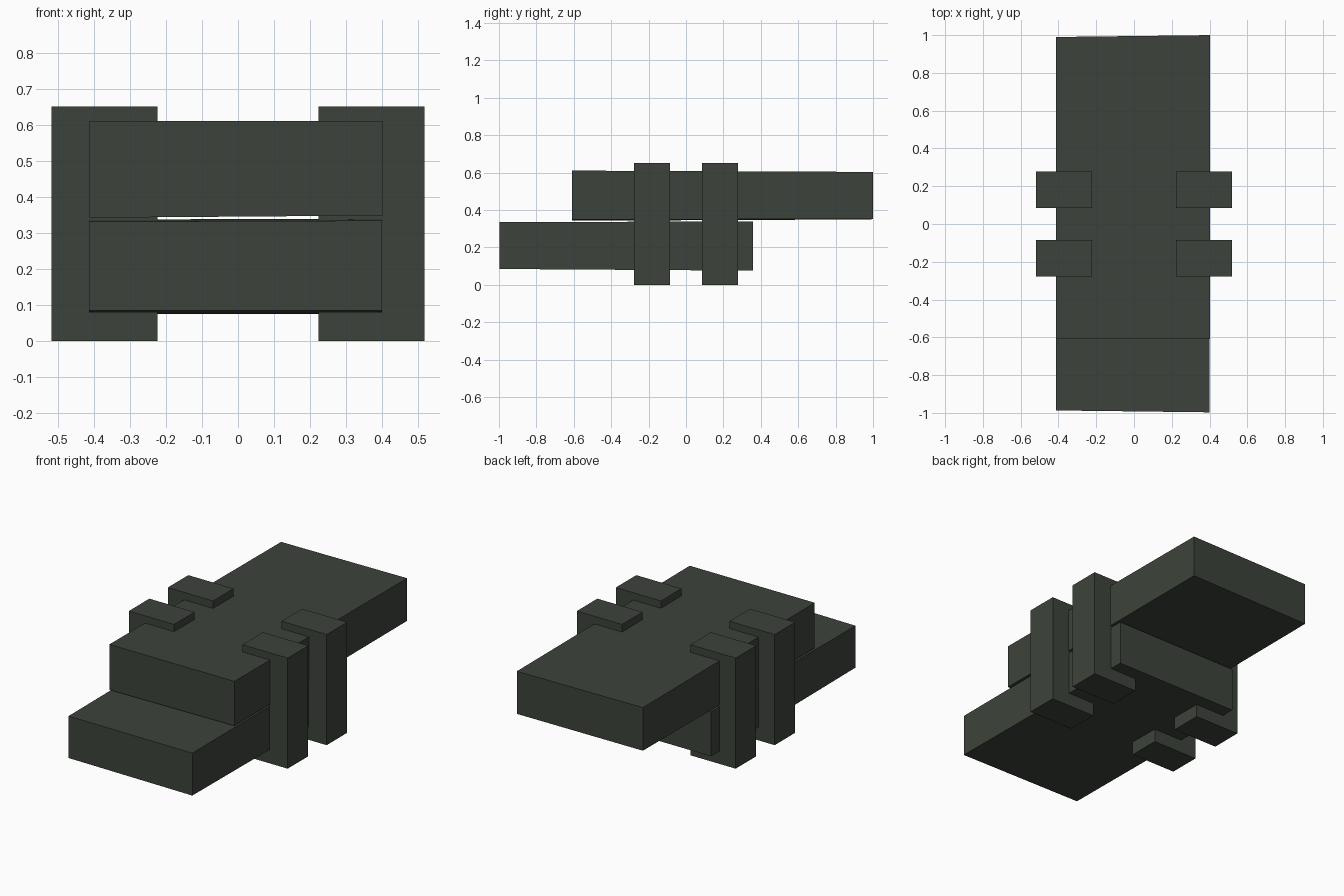
import bpy

if "Cube" in bpy.data.objects:
    bpy.data.objects.remove(bpy.data.objects["Cube"])

mat = bpy.data.materials.new("dark_green_grey")
mat.diffuse_color = (0.046, 0.056, 0.043, 1.0)
mat.use_nodes = True
mat.node_tree.nodes["Principled BSDF"].inputs["Base Color"].default_value = mat.diffuse_color


def hexahedron(name, bottom, top):
    """Closed six-sided block from four bottom and four top corners."""
    mesh = bpy.data.meshes.new(name)
    sides = [(i, (i + 1) % 4, (i + 1) % 4 + 4, i + 4) for i in range(4)]
    mesh.from_pydata(bottom + top, [], [(3, 2, 1, 0), (4, 5, 6, 7)] + sides)
    mesh.materials.append(mat)
    obj = bpy.data.objects.new(name, mesh)
    bpy.context.collection.objects.link(obj)
    return obj


def plank(name, left, right, front, back, low, high):
    """Slightly uneven plank; front/back are (left, right) y values,
    low/high are z values at the corners FL, FR, BR, BL."""
    xy = [(left, front[0]), (right, front[1]), (right, back[1]), (left, back[0])]
    hexahedron(name,
               [(x, y, z) for (x, y), z in zip(xy, low)],
               [(x, y, z) for (x, y), z in zip(xy, high)])


# Two overlapping planks
plank("upper_plank", -0.412, 0.403, (-0.61, -0.61), (0.99, 1.0),
      (0.343, 0.349, 0.353, 0.35), (0.611, 0.611, 0.604, 0.604))
plank("lower_plank", -0.414, 0.40, (-0.987, -0.997), (0.358, 0.358),
      (0.085, 0.085, 0.076, 0.076), (0.332, 0.335, 0.34, 0.338))

# Four upright clamps gripping both planks
for sx, side in ((-1, "left"), (1, "right")):
    for sy, end in ((-1, "front"), (1, "back")):
        x0, x1 = sorted((sx * 0.223, sx * 0.518))
        y0, y1 = sorted((sy * 0.086, sy * 0.277))
        corners = [(x0, y0), (x1, y0), (x1, y1), (x0, y1)]
        hexahedron(f"{end}_{side}_clamp",
                   [(x, y, 0.0) for x, y in corners],
                   [(x, y, 0.652) for x, y in corners])
